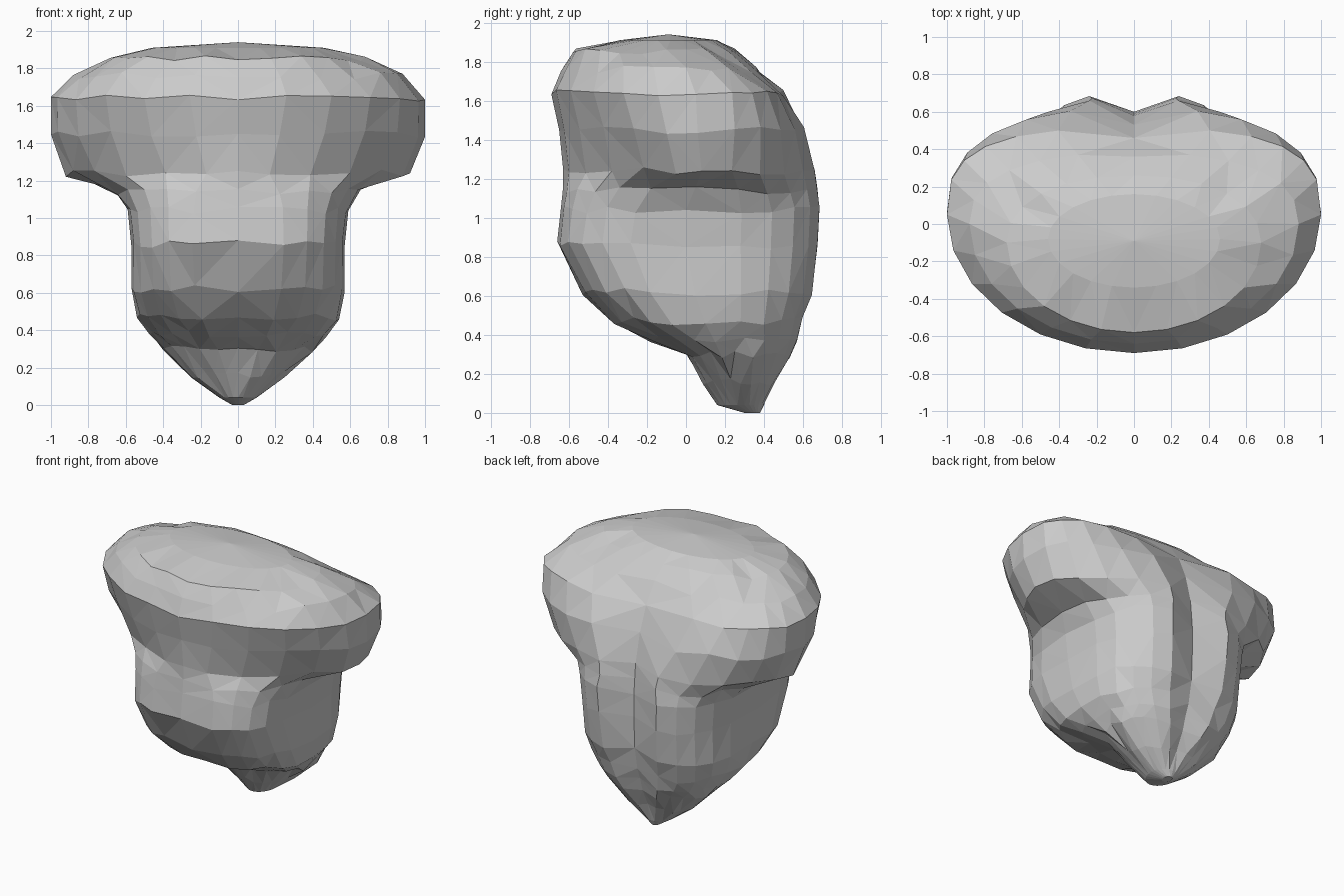
import bpy, bmesh, math, random

random.seed(4)
SEG = 24

# cross-sections: z, half width, front y, back y, y of widest point,
# front squareness, back squareness, depth of the cleft in the back
RINGS = [
    (0.00, 0.03, 0.30, 0.38, 0.34, 2.0, 2.0, 0.00),
    (0.04, 0.10, 0.16, 0.40, 0.30, 2.0, 2.0, 0.00),
    (0.16, 0.25, 0.08, 0.46, 0.28, 2.0, 2.2, 0.02),
    (0.30, 0.41, 0.00, 0.54, 0.25, 2.0, 2.4, 0.04),
    (0.38, 0.47, -0.18, 0.58, 0.15, 2.4, 2.6, 0.05),
    (0.47, 0.54, -0.38, 0.61, 0.10, 2.6, 2.6, 0.05),
    (0.62, 0.57, -0.53, 0.66, 0.05, 3.0, 2.8, 0.07),
    (0.86, 0.57, -0.66, 0.69, 0.00, 3.2, 3.0, 0.09),
    (1.04, 0.59, -0.64, 0.70, 0.00, 3.0, 3.0, 0.10),
    (1.14, 0.66, -0.63, 0.69, 0.05, 2.5, 2.5, 0.10),
    (1.24, 0.92, -0.63, 0.68, 0.08, 1.6, 2.0, 0.10),
    (1.45, 1.00, -0.65, 0.62, 0.06, 1.8, 2.5, 0.09),
    (1.64, 1.00, -0.69, 0.51, 0.05, 2.0, 3.0, 0.05),
    (1.76, 0.88, -0.64, 0.38, 0.00, 2.0, 2.5, 0.02),
    (1.85, 0.68, -0.58, 0.26, -0.10, 2.0, 2.2, 0.00),
    (1.91, 0.46, -0.34, 0.16, -0.08, 2.0, 2.0, 0.00),
]


def spow(v, p):
    return math.copysign(abs(v) ** p, v) if abs(v) > 1e-9 else 0.0


def section(bm, z, w, yf, yb, ym, nf, nb, cleft):
    ring = []
    for i in range(SEG):
        t = 2 * math.pi * i / SEG
        c, s = math.cos(t), math.sin(t)
        n, depth = (nb, yb - ym) if s >= 0 else (nf, ym - yf)
        x = w * spow(c, 2 / n)
        y = ym + depth * spow(s, 2 / n)
        if i == SEG // 4:
            y -= cleft
        # small height variation for the uneven faceting
        dz = random.uniform(-0.02, 0.02) if 0.1 < z < 1.9 else 0
        ring.append(bm.verts.new((x, y, z + dz)))
    return ring


# faceted body with overhanging side lobes, lofted from the sections
bm = bmesh.new()
rings = [section(bm, *r) for r in RINGS]
for a, b in zip(rings, rings[1:]):
    for i in range(SEG):
        j = (i + 1) % SEG
        bm.faces.new((a[i], a[j], b[j], b[i]))

# bottom tip and domed top
bm.faces.new(list(reversed(rings[0])))
top = bm.verts.new((0, -0.09, 1.94))
for i in range(SEG):
    bm.faces.new((rings[-1][i], rings[-1][(i + 1) % SEG], top))

bmesh.ops.triangulate(bm, faces=bm.faces[:])
bmesh.ops.recalc_face_normals(bm, faces=bm.faces[:])
mesh = bpy.data.meshes.new("faceted_body")
bm.to_mesh(mesh)
bm.free()
bpy.context.collection.objects.link(bpy.data.objects.new("faceted_body", mesh))
